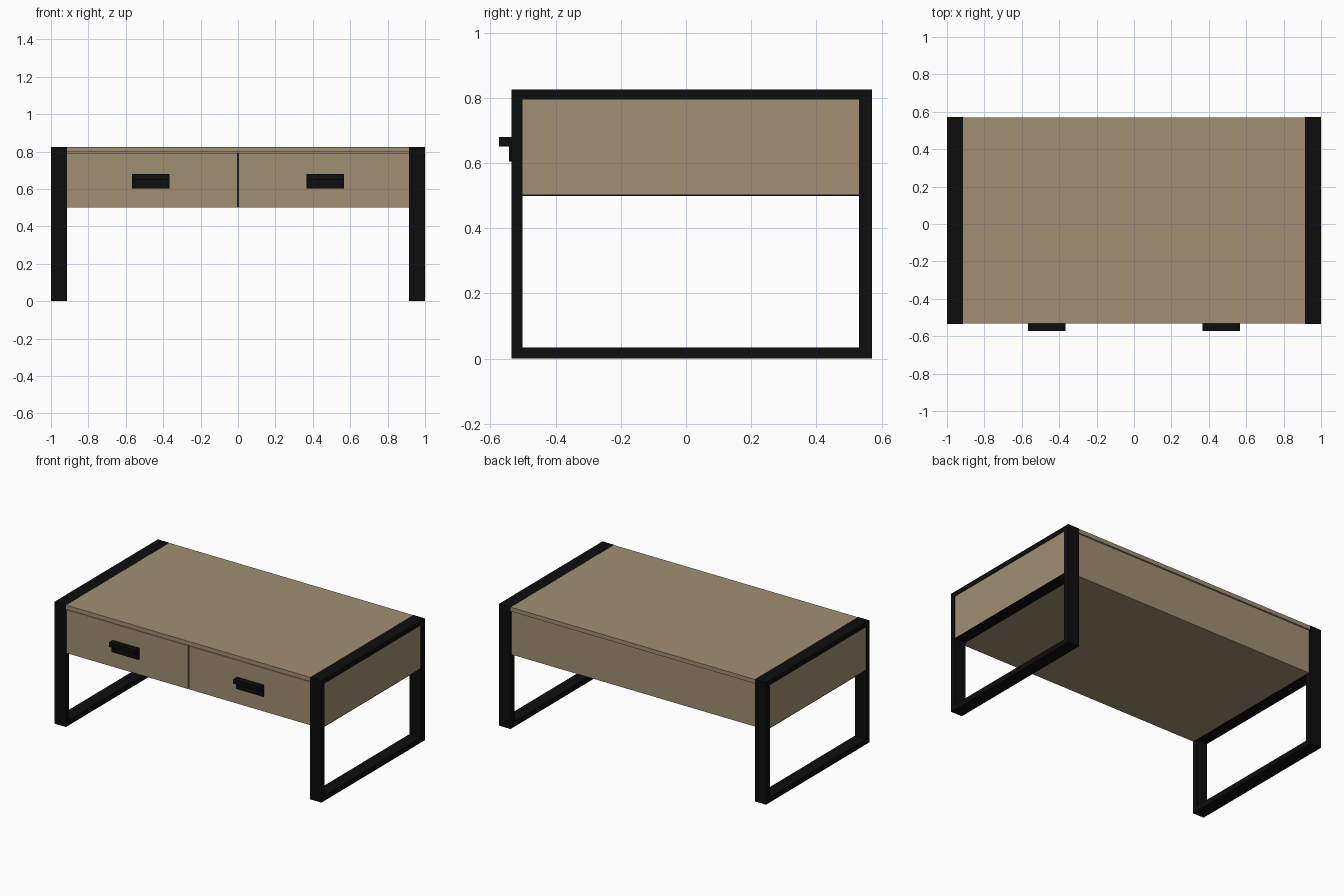
import bpy, bmesh
from mathutils import Vector

if "Cube" in bpy.data.objects:
    bpy.data.objects.remove(bpy.data.objects["Cube"])


def material(name, color):
    m = bpy.data.materials.new(name)
    m.diffuse_color = (*color, 1.0)
    m.use_nodes = True
    m.node_tree.nodes["Principled BSDF"].inputs["Base Color"].default_value = m.diffuse_color
    return m


WOOD = material("tan wood", (0.355, 0.275, 0.172))
BLACK = material("black metal", (0.004, 0.004, 0.004))


def extrude_profile(name, outline, holes_bridge, x0, x1, mat):
    """Extrude a (y, z) outline along x; an inner outline makes an open frame."""
    bm = bmesh.new()
    rings = []
    for x in (x0, x1):
        rings.append([[bm.verts.new((x, y, z)) for y, z in loop]
                      for loop in ([outline, holes_bridge] if holes_bridge else [outline])])
    n = len(outline)
    for k in range(len(rings[0])):
        for i in range(n):
            j = (i + 1) % n
            bm.faces.new((rings[0][k][i], rings[0][k][j], rings[1][k][j], rings[1][k][i]))
    for r in rings:
        if holes_bridge:
            for i in range(n):
                j = (i + 1) % n
                bm.faces.new((r[0][i], r[0][j], r[1][j], r[1][i]))
        else:
            bm.faces.new(r[0])
    bmesh.ops.recalc_face_normals(bm, faces=bm.faces[:])
    me = bpy.data.meshes.new(name)
    bm.to_mesh(me)
    bm.free()
    me.materials.append(mat)
    ob = bpy.data.objects.new(name, me)
    bpy.context.collection.objects.link(ob)
    return ob


def rect(y0, y1, z0, z1):
    return [(y0, z0), (y1, z0), (y1, z1), (y0, z1)]


def box(name, x0, x1, y0, y1, z0, z1, mat):
    return extrude_profile(name, rect(y0, y1, z0, z1), None, x0, x1, mat)


FRONT, BACK, TOP, BASE = -0.535, 0.571, 0.826, 0.50
INNER = 0.915

# table top and cabinet body
box("table_top", -INNER, INNER, FRONT + 0.002, BACK - 0.001, 0.797, TOP - 0.001, WOOD)
box("cabinet_body", -INNER, INNER, FRONT + 0.02, BACK - 0.012, BASE, 0.797, WOOD)

# dark shadow gap between the drawers
box("drawer_gap", -0.004, 0.004, FRONT + 0.014, FRONT + 0.021, BASE + 0.001, 0.796, BLACK)

for s, side in ((-1, "left"), (1, "right")):
    # open rectangular leg frame
    a, b = sorted((s * INNER, s * 1.0))
    extrude_profile(side + "_leg_frame", rect(FRONT, BACK, 0, TOP),
                    rect(FRONT + 0.034, BACK - 0.040, 0.035, 0.794), a, b, BLACK)

    # side panel filling the upper part of the frame, with a dark underside
    a, b = sorted((s * INNER, s * 0.997))
    box(side + "_side_panel", a, b, FRONT + 0.034, BACK - 0.040, BASE + 0.003, 0.794, WOOD)
    box(side + "_panel_underside", a, b, FRONT + 0.034, BACK - 0.040, BASE - 0.001, BASE + 0.003, BLACK)

    # drawer front
    a, b = sorted((s * 0.003, s * INNER))
    box(side + "_drawer_front", a, b, FRONT + 0.004, FRONT + 0.021, BASE, 0.793, WOOD)

    # L-shaped pull: thin back plate with a projecting lip on top
    y = FRONT + 0.005
    pull = [(y, 0.604), (y, 0.680), (-0.573, 0.680), (-0.573, 0.651),
            (-0.543, 0.651), (-0.543, 0.604)]
    extrude_profile(side + "_drawer_pull", pull, None, s * 0.466 - 0.101, s * 0.466 + 0.101, BLACK)
